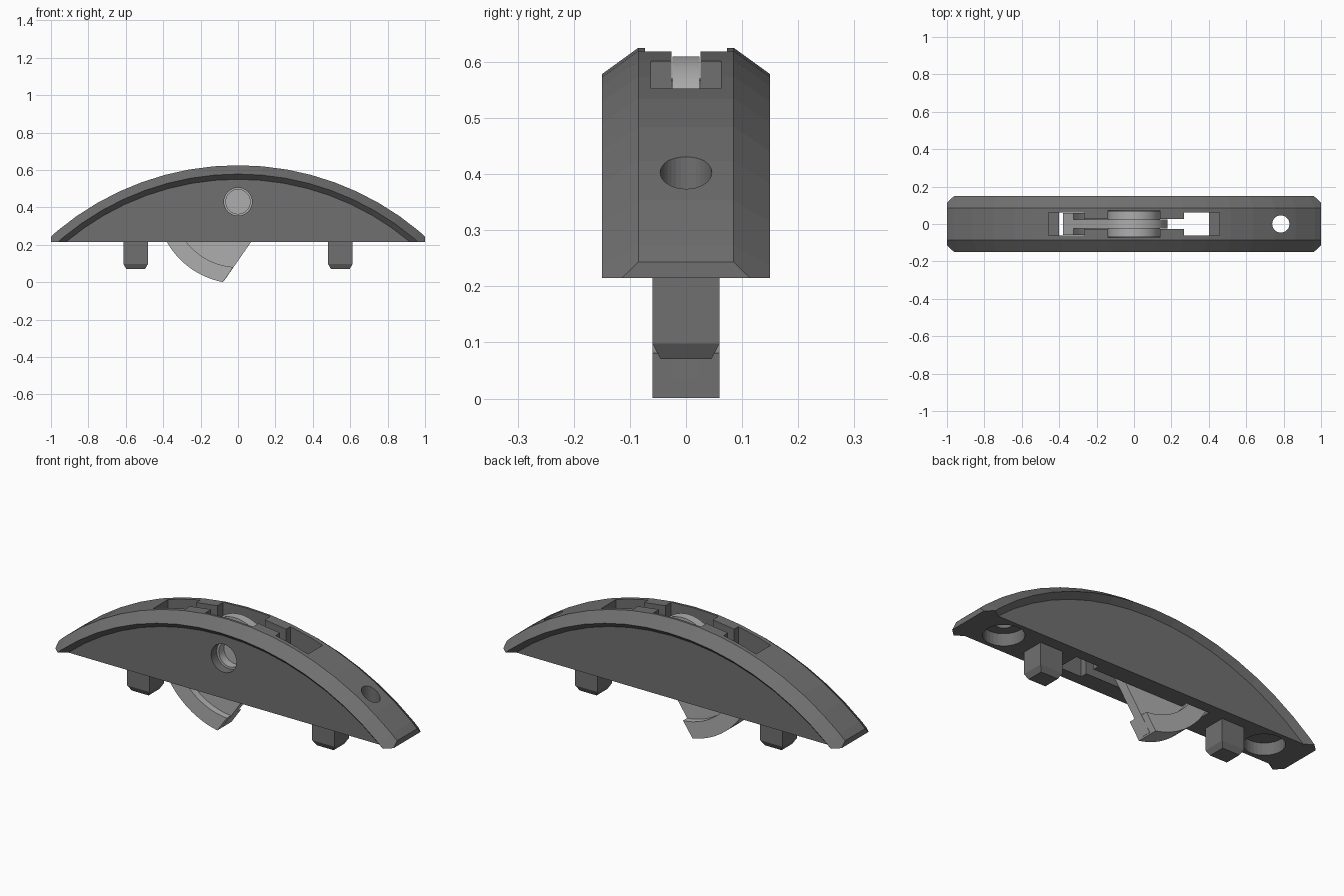
import bpy, bmesh
from math import sin, cos, radians, pi
from mathutils import Matrix, Vector

if "Cube" in bpy.data.objects:
    bpy.data.objects.remove(bpy.data.objects["Cube"])

R, ZC = 1.506, -0.881          # crown arc radius and centre height
PIVOT = Vector((0, 0, 0.43))   # lever pivot


def material(name, g):
    m = bpy.data.materials.new(name)
    m.diffuse_color = (g, g, g, 1)
    m.use_nodes = True
    m.node_tree.nodes["Principled BSDF"].inputs["Base Color"].default_value = m.diffuse_color
    return m


DARK, LIGHT = material("dark_grey", 0.16), material("light_grey", 0.42)


def finish(bm, name, mat=None):
    bmesh.ops.recalc_face_normals(bm, faces=bm.faces[:])
    me = bpy.data.meshes.new(name)
    bm.to_mesh(me)
    bm.free()
    ob = bpy.data.objects.new(name, me)
    bpy.context.collection.objects.link(ob)
    if mat:
        me.materials.append(mat)
    return ob


def prism(name, pts, y0, y1, mat=None):
    """Extrude an xz outline along y."""
    bm = bmesh.new()
    a = [bm.verts.new((x, y0, z)) for x, z in pts]
    b = [bm.verts.new((x, y1, z)) for x, z in pts]
    bm.faces.new(a)
    bm.faces.new(b[::-1])
    n = len(pts)
    for i in range(n):
        j = (i + 1) % n
        bm.faces.new((a[i], b[i], b[j], a[j]))
    return finish(bm, name, mat)


def polar(r, a0, a1, n):
    """Points on an arc round the pivot, angles in degrees."""
    out = []
    for i in range(n + 1):
        a = radians(a0 + (a1 - a0) * i / n)
        out.append((r * cos(a), PIVOT.z + r * sin(a)))
    return out


def disc(name, r, y0, y1, mat=None, n=32):
    return prism(name, polar(r, 0, 360 - 360 / n, n - 1), y0, y1, mat)


def box(name, x, y, z0, z1):
    return prism(name, [(-x, z0), (x, z0), (x, z1), (-x, z1)], -y, y)


def upright(name, x, r, z0, z1):
    bm = bmesh.new()
    bmesh.ops.create_cone(bm, cap_ends=True, segments=32, radius1=r, radius2=r,
                          depth=z1 - z0,
                          matrix=Matrix.Translation((x, 0, (z0 + z1) / 2)))
    return finish(bm, name)


def cut(ob, cutters):
    bpy.context.view_layer.objects.active = ob
    for c in cutters:
        c.hide_render = True
        m = ob.modifiers.new("cut", 'BOOLEAN')
        m.operation, m.solver, m.object = 'DIFFERENCE', 'EXACT', c
        bpy.ops.object.modifier_apply(modifier=m.name)
        bpy.data.objects.remove(c)


# Arched body: bevelled section swept along the arc, trimmed at base and ends
half = [(0.12, 0.9), (0.12, R - 0.075), (0.15, R - 0.047), (0.085, R)]
section = half + [(-y, r) for y, r in reversed(half)]
bm = bmesh.new()
rings = []
for i in range(19):
    a = radians(-45 + 5 * i)
    rings.append([bm.verts.new((r * sin(a), y, ZC + r * cos(a))) for y, r in section])
n = len(section)
for p, q in zip(rings, rings[1:]):
    for i in range(n):
        j = (i + 1) % n
        bm.faces.new((p[i], p[j], q[j], q[i]))
bm.faces.new(rings[0])
bm.faces.new(rings[-1][::-1])
for co, no in (((0, 0, 0.215), (0, 0, -1)), ((1, 0, 0), (1, 0, 0)), ((-1, 0, 0), (-1, 0, 0))):
    bmesh.ops.bisect_plane(bm, geom=bm.verts[:] + bm.edges[:] + bm.faces[:],
                           plane_co=co, plane_no=no, clear_outer=True)
    bmesh.ops.holes_fill(bm, edges=[e for e in bm.edges if e.is_boundary], sides=0)
body = finish(bm, "arched_body", DARK)

# Slots, hub pocket, pivot window and screw holes
cuts = [box("slot_narrow", 0.3, 0.026, 0.1, 0.8),
        disc("hub_pocket", 0.146, -0.073, 0.073),
        box("hub_opening", 0.14, 0.073, 0.44, 0.8),
        disc("pivot_window", 0.075, -0.3, -0.06)]
for s in (-1, 1):
    cuts.append(prism("slot_wide", [(s * 0.266, 0.1), (s * 0.40, 0.1), (s * 0.40, 0.42),
                                    (s * 0.457, 0.42), (s * 0.457, 0.8), (s * 0.266, 0.8)],
                      -0.062, 0.062))
    cuts.append(upright("counterbore", s * 0.785, 0.098, 0.1, 0.28))
cuts.append(upright("screw_hole", 0.785, 0.046, 0.1, 0.8))
cut(body, cuts)

# Square locating pegs with tapered tips
for s, side in ((-1, "left"), (1, "right")):
    bm = bmesh.new()
    loops = []
    for z, wx, wy in ((0.23, 0.066, 0.06), (0.098, 0.066, 0.06), (0.07, 0.05, 0.045)):
        loops.append([bm.verts.new((s * 0.547 + u * wx, v * wy, z))
                      for u, v in ((-1, -1), (1, -1), (1, 1), (-1, 1))])
    for p, q in zip(loops, loops[1:]):
        for i in range(4):
            j = (i + 1) % 4
            bm.faces.new((p[i], p[j], q[j], q[i]))
    bm.faces.new(loops[0])
    bm.faces.new(loops[-1])
    finish(bm, side + "_peg", DARK)

# Swinging lever: thin web, thick curved rim and round hub
prism("lever_web", polar(0.43, 209, 260, 12) + polar(0.18, 325, 504, 24), -0.024, 0.024, LIGHT)
prism("lever_rim", polar(0.437, 209.5, 259.4, 14) + polar(0.35, 266, 202.9, 14),
      -0.06, 0.06, LIGHT)
hub = disc("lever_hub", 0.14, -0.07, 0.07, LIGHT)
cut(hub, [disc("hub_bore", 0.065, -0.2, -0.026)])

# Smooth the round parts, keeping crisp edges
for ob in bpy.context.scene.objects:
    ob.select_set(ob.name.startswith("lever"))
bpy.context.view_layer.objects.active = hub
bpy.ops.object.shade_smooth_by_angle(angle=radians(30))
